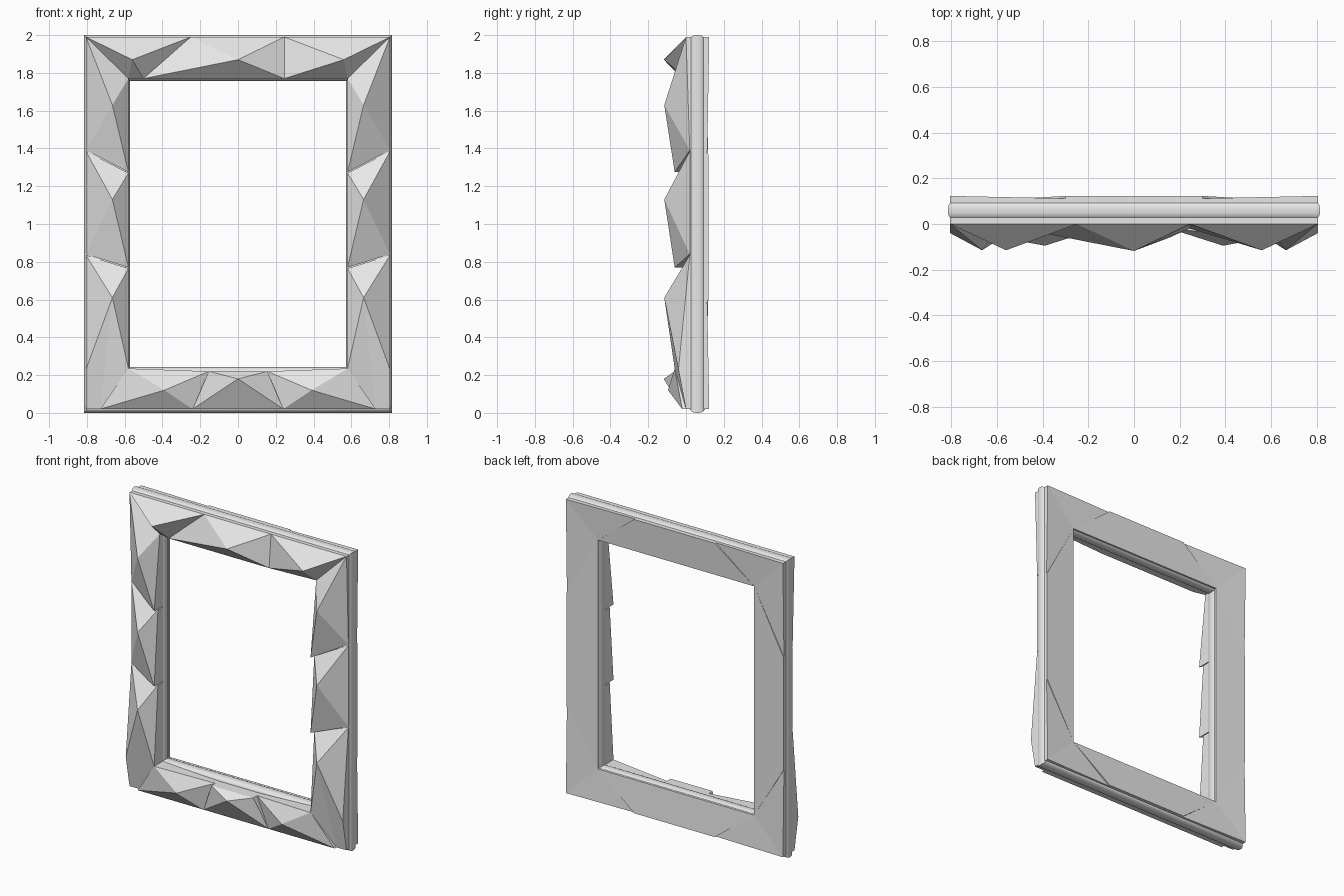
import bpy
import bmesh
import math

default_cube = bpy.data.objects.get("Cube")
if default_cube:
    bpy.data.objects.remove(default_cube, do_unlink=True)

# Single plain material
grey = bpy.data.materials.new("pale_grey")
grey.use_nodes = True
colour = (0.8, 0.8, 0.8, 1)
grey.diffuse_color = colour
grey.node_tree.nodes["Principled BSDF"].inputs["Base Color"].default_value = colour

# Shared frame dimensions
OUTER, INNER = 0.805, 0.58
TOP, LINTEL = 1.99, 1.77
BASE, SILL = 0.02, 0.235
FACE = 0.0
BED = 0.04


def finish(name, bm):
    bmesh.ops.recalc_face_normals(bm, faces=bm.faces[:])
    mesh = bpy.data.meshes.new(name)
    bm.to_mesh(mesh)
    bm.free()
    mesh.materials.append(grey)
    obj = bpy.data.objects.new(name, mesh)
    bpy.context.scene.collection.objects.link(obj)
    return obj


def facet_block(name, rim, peak=None, bed=BED, mirror=1):
    """Closed block: a rim sunk back to the bed, faceted towards its peak."""
    bm = bmesh.new()
    front = [bm.verts.new((mirror * x, y, z)) for x, y, z in rim]
    back = [bm.verts.new((mirror * x, bed, z)) for x, y, z in rim]
    tip = bm.verts.new((mirror * peak[0], peak[1], peak[2])) if peak else None
    count = len(rim)
    for i in range(count):
        j = (i + 1) % count
        bm.faces.new((front[i], front[j], back[j], back[i]))
        if tip:
            bm.faces.new((front[i], front[j], tip))
    if not tip:
        bm.faces.new(front)
    bm.faces.new(back)
    return finish(name, bm)


# Rounded core swept round the mitred rectangle
def build_core():
    half_width, half_depth, radius = 0.121, 0.045, 0.038
    middle_x, middle_y, middle_top, middle_base = 0.694, 0.06, 1.879, 0.121
    steps = 6
    section = []
    for quarter in range(4):
        sx = 1 if quarter in (0, 3) else -1
        sy = 1 if quarter in (0, 1) else -1
        for step in range(steps + 1):
            angle = math.pi / 2 * (quarter + step / steps)
            section.append((sx * (half_width - radius) + radius * math.cos(angle),
                            middle_y + sy * (half_depth - radius) + radius * math.sin(angle)))
    bm = bmesh.new()
    rings = []
    for sx, top in ((-1, False), (1, False), (1, True), (-1, True)):
        ring = []
        for d, y in section:
            z = middle_top + d if top else middle_base - d
            ring.append(bm.verts.new((sx * (middle_x + d), y, z)))
        rings.append(ring)
    count = len(section)
    for k in range(4):
        a, b = rings[k], rings[(k + 1) % 4]
        for i in range(count):
            j = (i + 1) % count
            bm.faces.new((a[i], a[j], b[j], b[i]))
    core = finish("frame_core", bm)
    bpy.ops.object.select_all(action="DESELECT")
    core.select_set(True)
    bpy.context.view_layer.objects.active = core
    bpy.ops.object.shade_smooth_by_angle(angle=math.radians(35))


build_core()

# Top rail facets
LIP = -0.02
facet_block("top_middle_facet",
            [(-0.25, FACE, TOP), (0.245, FACE, TOP), (0.245, LIP, LINTEL), (-0.5, LIP, LINTEL)],
            (0, -0.118, 1.87))
facet_block("top_right_facet",
            [(-OUTER, FACE, TOP), (-0.25, FACE, TOP), (-0.5, LIP, LINTEL), (-INNER, FACE, LINTEL)],
            (-0.56, -0.115, 1.87))
facet_block("top_left_facet",
            [(OUTER, FACE, TOP), (0.245, FACE, TOP), (0.245, LIP, LINTEL), (INNER, FACE, LINTEL)],
            (0.56, -0.115, 1.87))

# Bottom rail facets
RIDGE = -0.06
facet_block("bottom_middle_facet",
            [(-0.155, RIDGE, 0.22), (0.155, RIDGE, 0.22), (0.24, LIP, BASE), (-0.24, LIP, BASE)],
            (0, -0.118, 0.18))

for side, mirror in (("left", 1), ("right", -1)):
    facet_block("bottom_%s_facet" % side,
                [(INNER, RIDGE, SILL), (0.155, LIP, 0.22), (0.24, LIP, BASE), (0.73, LIP, BASE)],
                (0.39, -0.095, 0.12), mirror=mirror)

    # Side rail facets
    peak_x, peak_y = 0.665, -0.115
    facet_block("upper_%s_facet" % side,
                [(OUTER, FACE, TOP), (INNER, FACE, LINTEL), (INNER, RIDGE, 1.275), (OUTER, BASE, 1.39)],
                (peak_x, peak_y, 1.63), mirror=mirror)
    facet_block("centre_%s_facet" % side,
                [(OUTER, BASE, 1.385), (INNER, LIP, 1.27), (INNER, RIDGE, 0.77), (OUTER, BASE, 0.84)],
                (peak_x, peak_y, 1.13), mirror=mirror)
    facet_block("lower_%s_facet" % side,
                [(OUTER, BASE, 0.835), (INNER, LIP, 0.765), (INNER, RIDGE, SILL),
                 (0.73, FACE, BASE), (OUTER, FACE, BASE), (OUTER, -0.04, 0.23)],
                (peak_x, peak_y, 0.61), mirror=mirror)

# Back plates: a trapezoid on each rail and two triangles at each corner
HIGH, LOW = 0.123, 0.106
BACK_BED = 0.09
SEAM_X, SEAM_TOP, SEAM_BASE = 0.3, 1.36, 0.6

for label, edge, inside, seam in (("top", TOP, LINTEL, SEAM_TOP),
                                  ("bottom", BASE, SILL, SEAM_BASE)):
    facet_block("back_%s_plate" % label,
                [(-SEAM_X, HIGH, edge), (SEAM_X, HIGH, edge),
                 (INNER, LOW, inside), (-INNER, LOW, inside)], bed=BACK_BED)
    for side, mirror in (("left", 1), ("right", -1)):
        corner, notch = (OUTER, HIGH, edge), (INNER, LOW, inside)
        facet_block("back_%s_%s_rail_corner" % (label, side),
                    [corner, (SEAM_X, LOW + 0.006, edge), notch], bed=BACK_BED, mirror=mirror)
        facet_block("back_%s_%s_side_corner" % (label, side),
                    [corner, (OUTER, LOW + 0.006, seam), notch], bed=BACK_BED, mirror=mirror)

for side, mirror in (("left", 1), ("right", -1)):
    facet_block("back_%s_plate" % side,
                [(OUTER, 0.118, SEAM_TOP), (OUTER, 0.118, SEAM_BASE),
                 (INNER, LOW, SILL), (INNER, LOW, LINTEL)], bed=BACK_BED, mirror=mirror)
